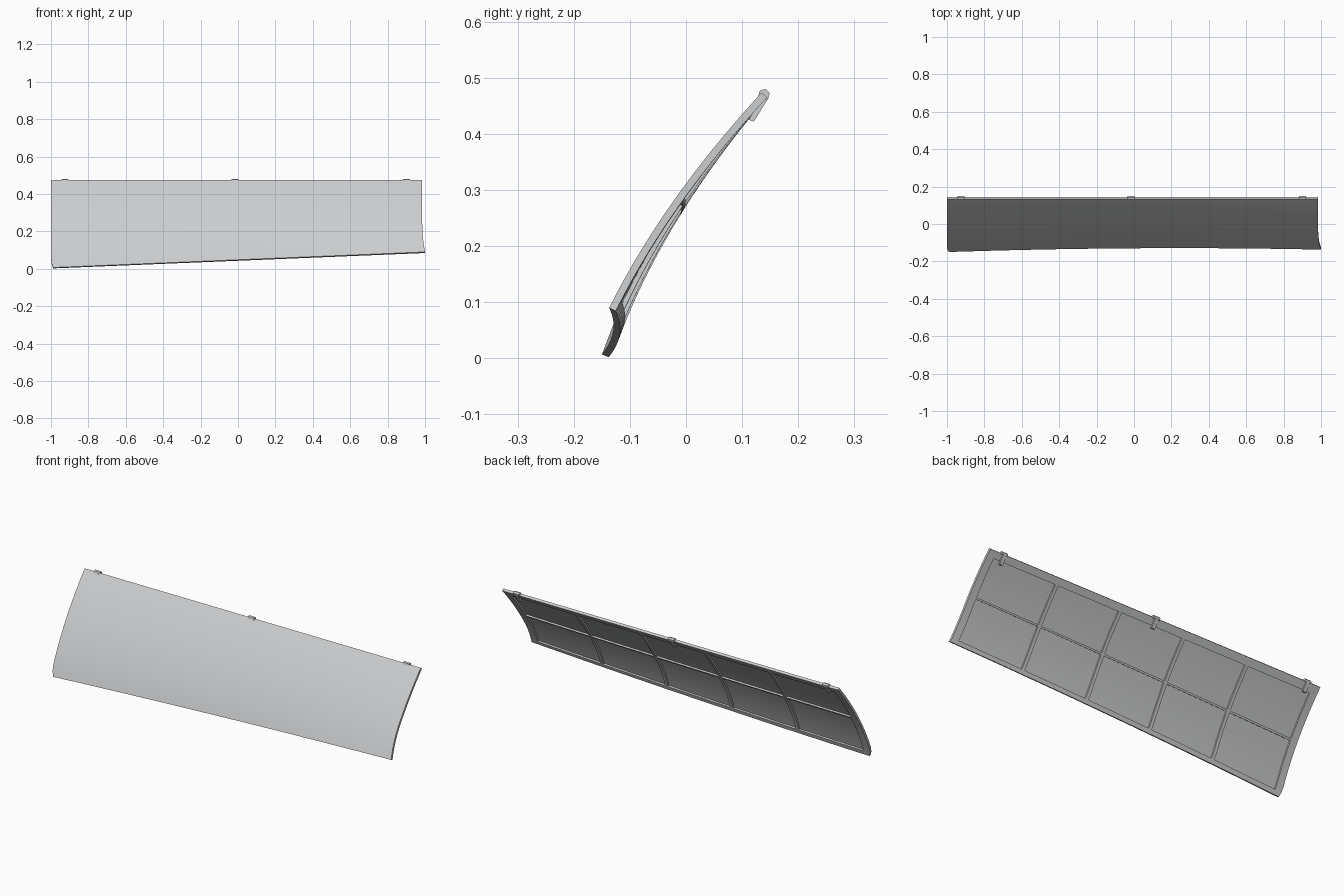
import bpy, bmesh, math
from mathutils import Vector

if "Cube" in bpy.data.objects:
    bpy.data.objects.remove(bpy.data.objects["Cube"])

grey = bpy.data.materials.new("light_grey")
grey.diffuse_color = (0.6, 0.61, 0.62, 1)
grey.use_nodes = True
grey.node_tree.nodes["Principled BSDF"].inputs["Base Color"].default_value = grey.diffuse_color


def add_object(name, bm):
    bmesh.ops.remove_doubles(bm, verts=bm.verts, dist=1e-5)
    bmesh.ops.recalc_face_normals(bm, faces=bm.faces)
    me = bpy.data.meshes.new(name)
    bm.to_mesh(me)
    bm.free()
    me.materials.append(grey)
    ob = bpy.data.objects.new(name, me)
    bpy.context.collection.objects.link(ob)
    return ob


def surface(u, v, depth):
    """Point on the curved panel: u left to right, v top to bottom, depth inwards."""
    left = -1 + 0.013 * max(0, (v - 0.93) / 0.07)
    right = 0.985 + 0.015 * max(0, (v - 0.6) / 0.4) ** 2
    z = 0.474 + (0.007 + 0.083 * u - 0.474) * v
    twist = (0.021 + 0.034 * u - 0.058 * u * u) * v
    y = -0.1735 + 0.39 * z + 0.55 * z * z + twist
    inward = Vector((0, 1, -(0.39 + 1.1 * z))).normalized()
    return Vector((left + (right - left) * u, y, z)) + inward * depth


def split(spans, steps):
    """Grid lines from 0 to 1, and whether each strip lies inside a recess."""
    lines, inside = [0.0], []
    for a, b in spans:
        lines.append(a)
        inside.append(False)
        for k in range(1, steps + 1):
            lines.append(a + (b - a) * k / steps)
            inside.append(True)
    lines.append(1.0)
    inside.append(False)
    return lines, inside


# Curved panel with a thick rim, ribs and 5 x 2 recessed cells on the back
FULL, THIN = 0.013, 0.005
pitch, rib = 0.96 / 5, 0.0045
us, u_in = split([(0.02 + i * pitch + (rib if i else 0),
                   0.02 + (i + 1) * pitch - (rib if i < 4 else 0)) for i in range(5)], 3)
vs, v_in = split([(0.07, 0.468), (0.488, 0.95)], 8)
nu, nv = len(u_in), len(v_in)


def depth(i, j):
    if not (0 <= i < nu and 0 <= j < nv):
        return 0.0
    return THIN if u_in[i] and v_in[j] else FULL


bm = bmesh.new()


def quad(points):
    bm.faces.new([bm.verts.new(surface(*p)) for p in points])


def wall(a, b, d0, d1):
    if d0 != d1:
        quad([(*a, d0), (*b, d0), (*b, d1), (*a, d1)])


for i in range(nu + 1):
    for j in range(nv + 1):
        if i < nu and j < nv:
            corners = [(us[i], vs[j]), (us[i + 1], vs[j]),
                       (us[i + 1], vs[j + 1]), (us[i], vs[j + 1])]
            for d in (0.0, depth(i, j)):
                quad([(*c, d) for c in corners])
        if j < nv:
            wall((us[i], vs[j]), (us[i], vs[j + 1]), depth(i - 1, j), depth(i, j))
        if i < nu:
            wall((us[i], vs[j]), (us[i + 1], vs[j]), depth(i, j - 1), depth(i, j))
panel = add_object("curved_panel", bm)
bpy.context.view_layer.objects.active = panel
panel.select_set(True)
bpy.ops.object.shade_smooth_by_angle(angle=math.radians(30))


def prism(bm, profile, x, width):
    """Extrude a y-z profile along x."""
    face = bm.faces.new([bm.verts.new((x - width / 2, y, z)) for y, z in profile])
    out = bmesh.ops.extrude_face_region(bm, geom=[face])
    bmesh.ops.translate(bm, vec=(width, 0, 0),
                        verts=[e for e in out["geom"] if isinstance(e, bmesh.types.BMVert)])


# Hinge clips: six-sided knuckle and a short arm down the back
knuckle = [(0.139 + 0.0105 * math.cos(math.radians(a + 15)),
            0.470 + 0.0105 * math.sin(math.radians(a + 15))) for a in range(0, 360, 60)]
arm = [(0.136, 0.470), (0.147, 0.464), (0.121, 0.422), (0.112, 0.425)]
for name, x in (("left", -0.925), ("middle", -0.015), ("right", 0.9)):
    bm = bmesh.new()
    prism(bm, knuckle, x, 0.037)
    prism(bm, arm, x, 0.02)
    add_object("hinge_clip_" + name, bm)
